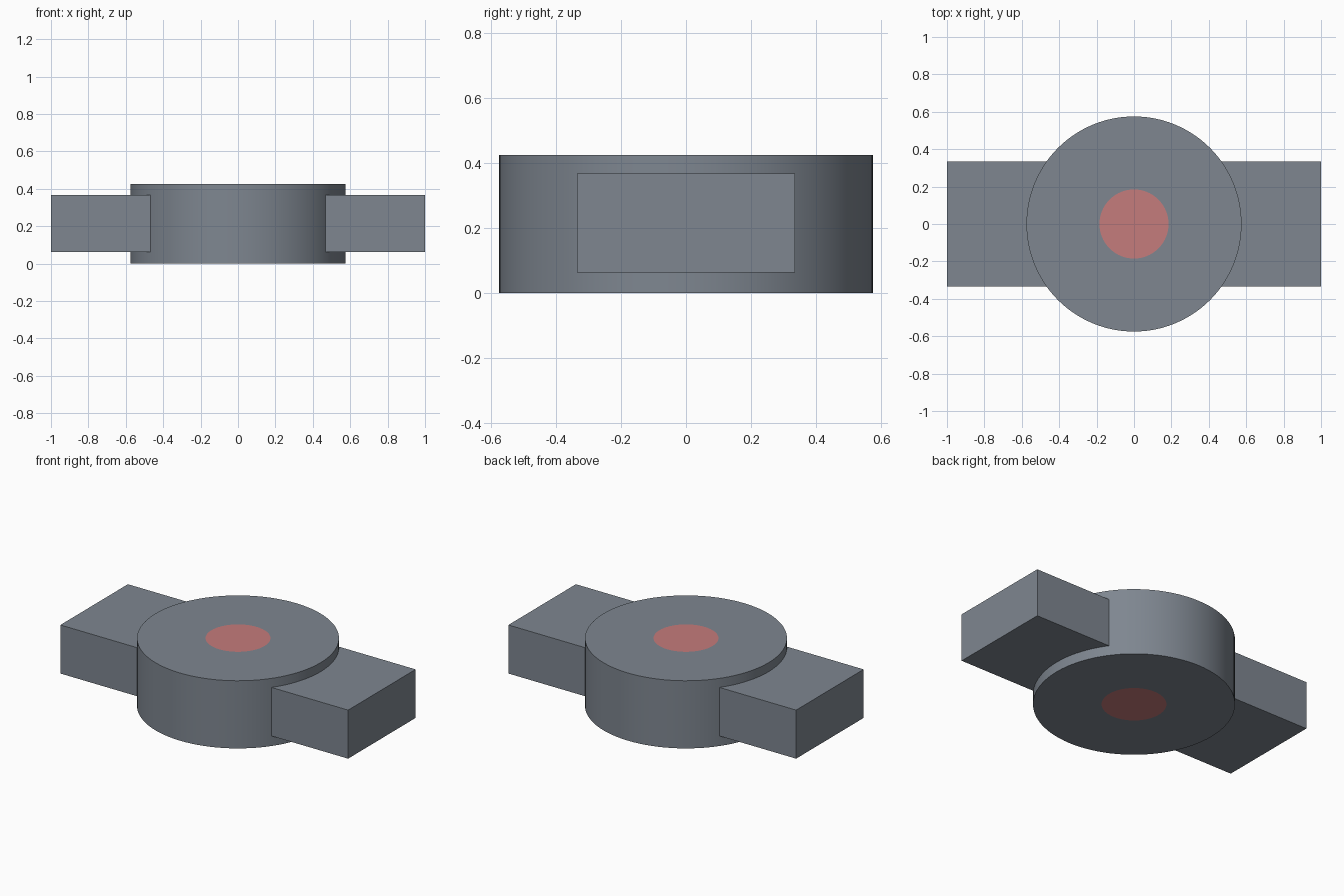
import bpy
import bmesh
from math import radians
from mathutils import Matrix

cube = bpy.data.objects.get("Cube")
if cube:
    bpy.data.objects.remove(cube, do_unlink=True)

HUB_R, HUB_H, SPOT_R = 0.575, 0.425, 0.185
ARM_IN, ARM_OUT, ARM_W, ARM_H = 0.4, 1.0, 0.67, 0.305


def material(name, rgb):
    mat = bpy.data.materials.new(name)
    mat.use_nodes = True
    mat.diffuse_color = (*rgb, 1)
    mat.node_tree.nodes["Principled BSDF"].inputs["Base Color"].default_value = (*rgb, 1)
    return mat


def add_object(name, bm, mats):
    mesh = bpy.data.meshes.new(name)
    bm.to_mesh(mesh)
    bm.free()
    for mat in mats:
        mesh.materials.append(mat)
    obj = bpy.data.objects.new(name, mesh)
    bpy.context.collection.objects.link(obj)
    return obj


grey = material("slate_grey", (0.21, 0.24, 0.28))
red = material("muted_red", (0.56, 0.20, 0.20))

# Round hub with a red disc inset flush in both caps
bm = bmesh.new()
bmesh.ops.create_cone(bm, cap_ends=True, segments=96, radius1=HUB_R, radius2=HUB_R,
                      depth=HUB_H, matrix=Matrix.Translation((0, 0, HUB_H / 2)))
caps = [f for f in bm.faces if abs(f.normal.z) > 0.9]
bmesh.ops.inset_individual(bm, faces=caps, thickness=HUB_R - SPOT_R, use_even_offset=True)
for face in caps:
    face.material_index = 1
hub = add_object("hub", bm, [grey, red])
bpy.ops.object.select_all(action="DESELECT")
hub.select_set(True)
bpy.context.view_layer.objects.active = hub
bpy.ops.object.shade_smooth_by_angle(angle=radians(30))

# Side arms running into the hub
for name, side in (("left_arm", 1), ("right_arm", -1)):
    bm = bmesh.new()
    place = Matrix.Translation((side * (ARM_IN + ARM_OUT) / 2, 0, HUB_H / 2 + 0.003))
    size = Matrix.Diagonal((ARM_OUT - ARM_IN, ARM_W, ARM_H, 1))
    bmesh.ops.create_cube(bm, size=1, matrix=place @ size)
    add_object(name, bm, [grey])
